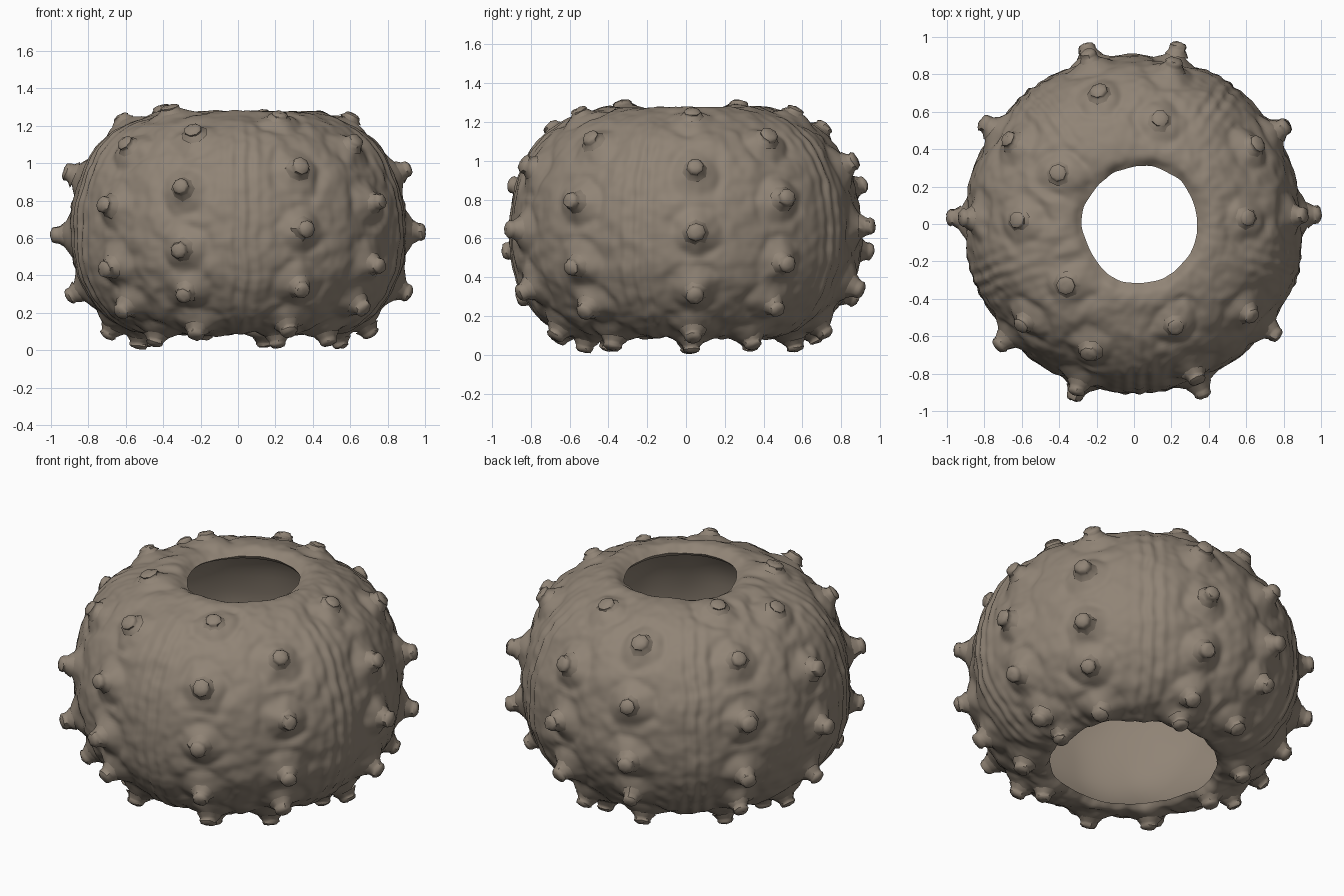
import bpy, bmesh, math, random
from mathutils import Vector, Matrix, noise, kdtree

random.seed(4)
if "Cube" in bpy.data.objects:
    bpy.data.objects.remove(bpy.data.objects["Cube"], do_unlink=True)

mat = bpy.data.materials.new("grey brown shell")
mat.use_nodes = True
COLOUR = (0.28, 0.23, 0.18, 1)
mat.diffuse_color = COLOUR
mat.node_tree.nodes["Principled BSDF"].inputs["Base Color"].default_value = COLOUR

# Outer profile (radius, height) from the bottom rim to the top rim
OUTLINE = [(.455, .105), (.50, .08), (.62, .11), (.74, .19), (.835, .32), (.89, .46),
           (.905, .63), (.89, .80), (.84, .96), (.75, 1.10), (.62, 1.205),
           (.47, 1.265), (.37, 1.275), (.31, 1.24)]
STEPS, AROUND = 120, 400


def smooth_profile(points, count):
    """Pass a smooth curve through the points and space samples evenly."""
    p = [Vector(q) for q in points]
    p = [2 * p[0] - p[1]] + p + [2 * p[-1] - p[-2]]
    fine = []
    for a, b, c, d in zip(p, p[1:], p[2:], p[3:]):
        for k in range(20):
            t = k / 20
            fine.append(.5 * (2 * b + (c - a) * t + (2 * a - 5 * b + 4 * c - d) * t * t
                              + (3 * b - a - 3 * c + d) * t ** 3))
    fine.append(p[-2])
    length = [0]
    for a, b in zip(fine, fine[1:]):
        length.append(length[-1] + (b - a).length)
    out, j = [], 0
    for i in range(count):
        s = length[-1] * i / (count - 1)
        while j < len(fine) - 2 and length[j + 1] < s:
            j += 1
        f = (s - length[j]) / (length[j + 1] - length[j])
        out.append(fine[j].lerp(fine[j + 1], f))
    return out, length[-1]


profile, total = smooth_profile(OUTLINE, STEPS)
normals = []
for i in range(STEPS):
    d = profile[min(i + 1, STEPS - 1)] - profile[max(i - 1, 0)]
    normals.append(Vector((d.y, -d.x)).normalized())


def spin(v, angle):
    return Vector((v.x * math.cos(angle), v.x * math.sin(angle), v.y))


# Tubercle rows for the two alternating kinds of column
ROWS_A = [(.59, 1.22), (.845, .95), (.905, .63), (.84, .33), (.67, .14), (.53, .085)]
ROWS_B = [(.755, 1.085), (.89, .78), (.89, .465), (.80, .25), (.60, .10)]
CROWN = [(.48, 1.26)]
# (azimuth, rows, shift upward along the profile)
COLUMNS = [(-68, ROWS_A, .02), (-38, ROWS_B, 0), (3, ROWS_A, 0), (33, ROWS_B, .02),
           (76, ROWS_A, .03), (105, ROWS_B, .07), (146, ROWS_B + CROWN, -.02),
           (178, ROWS_A, -.02), (-138, ROWS_B + CROWN, -.02), (-109, ROWS_B, .08)]

tubercles = []
for azimuth, rows, shift in COLUMNS:
    for row in rows:
        i = min(range(STEPS), key=lambda k: (profile[k] - Vector(row)).length)
        i += round((0 if row in CROWN else shift) / total * STEPS)
        i = max(4, min(STEPS - 5, i))
        a = math.radians(azimuth)
        # Knobs are tallest round the middle, lower above and below
        away = profile[i].y - .63
        tall = 1 - .5 * min(1, abs(away) / .6) ** 2 * (1 if away > 0 else .55)
        tubercles.append((spin(profile[i], a), spin(normals[i], a), tall))

tree = kdtree.KDTree(len(tubercles))
for k, t in enumerate(tubercles):
    tree.insert(t[0], k)
tree.balance()


def bell(x, width):
    return math.exp(-(x / width) ** 2)


def relief(p, angle, radius):
    """Height of the shell surface above the plain profile."""
    boss = ring = 0
    for _, k, d in tree.find_range(p, .26):
        tall = tubercles[k][2]
        d *= 1 + .2 * noise.noise(p * 9)
        boss = max(boss, tall * (.036 * bell(d, .058) + .02 * bell(d, .095)))
        ring = max(ring, bell(d - .13, .036))
    h = boss - .012 * ring * (1 - min(1, boss / .03))
    # Soft wavy seam ridges on five meridians, fading towards the openings
    turn = math.radians(72)
    off = (angle + math.radians(88) + turn / 2) % turn - turn / 2
    arc = off * radius + .018 * noise.noise(Vector((p.z * 6, round((angle - off) * 3), 0)))
    fade = max(0, min(1, (radius - .5) / .3))
    h += fade * (.0055 * math.cos(arc * math.tau / .07) * bell(arc, .1) + .006 * bell(arc, .12))
    # Worn surface
    return (h + .010 * noise.noise(p * 4) + .008 * noise.noise(p * 11)
            + .004 * noise.noise(p * Vector((28, 28, 16)).length / 2))


def settle(v):
    """Shift the upper opening a little and make both rims uneven."""
    r = math.hypot(v.x, v.y)
    w = max(0, min(1, (.6 - r) / .25))
    uneven = 1 + .05 * w * noise.noise(v * 5)
    v.x *= uneven
    v.y *= uneven
    if v.z > .9:
        v.x += .035 * w
    return v


def finish(bm, name, angle):
    bmesh.ops.recalc_face_normals(bm, faces=bm.faces)
    mesh = bpy.data.meshes.new(name)
    bm.to_mesh(mesh)
    bm.free()
    mesh.materials.append(mat)
    ob = bpy.data.objects.new(name, mesh)
    bpy.context.collection.objects.link(ob)
    bpy.ops.object.select_all(action='DESELECT')
    ob.select_set(True)
    bpy.context.view_layer.objects.active = ob
    bpy.ops.object.shade_smooth_by_angle(angle=math.radians(angle))


# Hollow shell: relief outside, smooth inside, open at both ends
bm = bmesh.new()
rings = []
for i in range(STEPS):
    ring = []
    for j in range(AROUND):
        a = math.tau * j / AROUND
        p = spin(profile[i], a)
        q = p + spin(normals[i], a) * relief(p, a, profile[i].x)
        ring.append(bm.verts.new(settle(q)))
    rings.append(ring)
for i in range(STEPS - 1, -1, -4):
    edge = min(i, STEPS - 1 - i) / STEPS
    thick = .02 + .04 * min(1, edge * 6)
    ring = []
    for j in range(AROUND):
        a = math.tau * j / AROUND
        p = spin(profile[i] - normals[i] * thick, a)
        p -= spin(normals[i], a) * .012 * noise.noise(p * 4)
        ring.append(bm.verts.new(settle(p)))
    rings.append(ring)
for lower, upper in zip(rings, rings[1:] + rings[:1]):
    for j in range(AROUND):
        k = (j + 1) % AROUND
        bm.faces.new((lower[j], lower[k], upper[k], upper[j]))
finish(bm, "shell", 50)

# Knobs: a stubby faceted cap on every boss
KNOB = [(.068, .022), (.050, .050), (.045, .064), (.046, .078), (.036, .092), (.016, .099)]
SIDES = 8
bm = bmesh.new()
for base, normal, tall in tubercles:
    size = random.uniform(.93, 1.07)
    place = (Matrix.Translation(base) @ normal.to_track_quat('Z', 'Y').to_matrix().to_4x4()
             @ Matrix.Rotation(random.random() * math.tau, 4, 'Z'))
    last = None
    for r, z in KNOB:
        ring = []
        for j in range(SIDES):
            a = math.tau * j / SIDES
            s = r * size * random.uniform(.94, 1.06)
            up = z * tall + random.uniform(-.003, .003)
            ring.append(bm.verts.new(place @ Vector((s * math.cos(a), s * math.sin(a), up))))
        if last:
            for j in range(SIDES):
                k = (j + 1) % SIDES
                bm.faces.new((last[j], last[k], ring[k], ring[j]))
        last = ring
    bm.faces.new(last)
finish(bm, "tubercle_knobs", 45)
